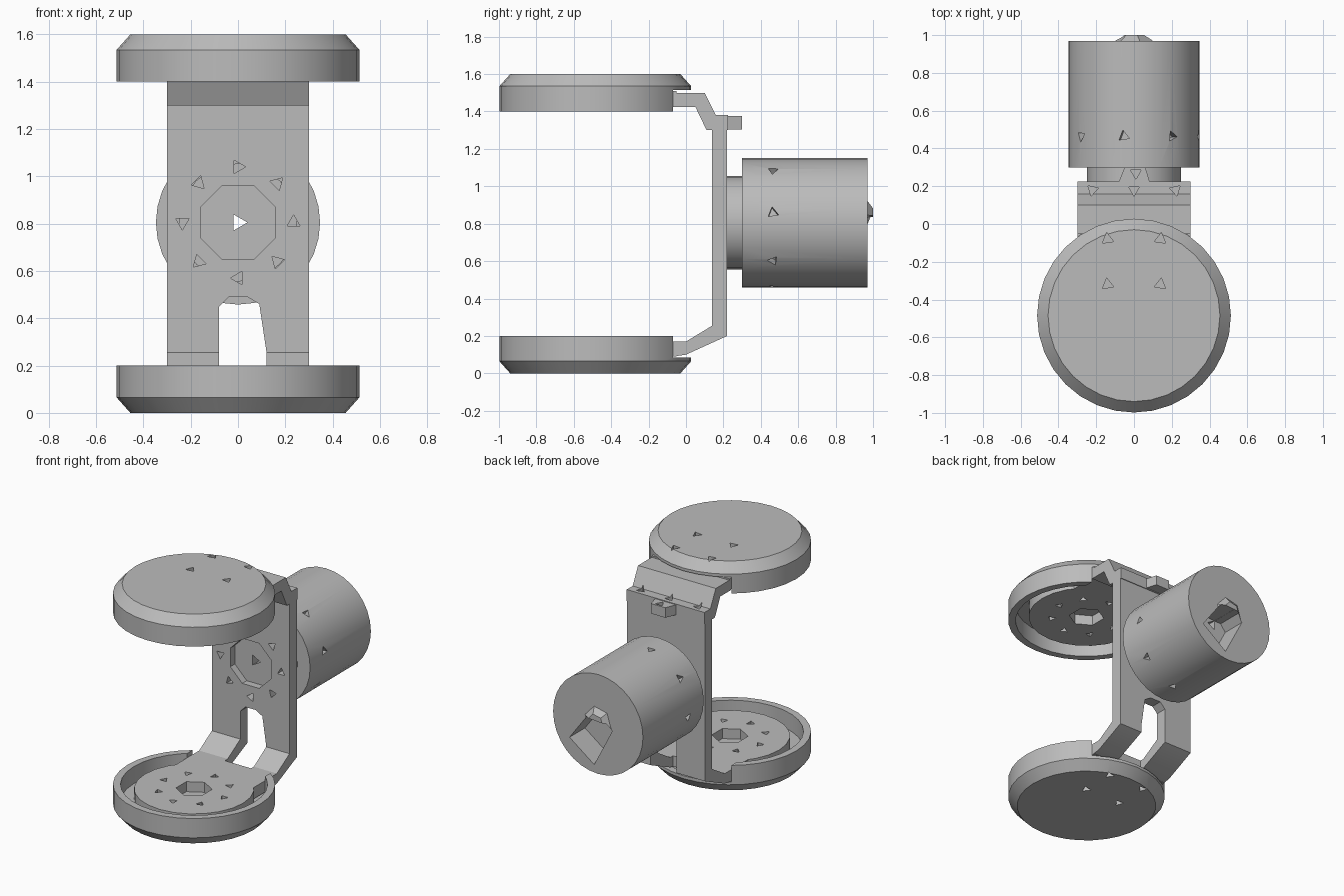
import bpy, bmesh, math
from math import pi, sin, cos
from mathutils import Matrix, Vector

if "Cube" in bpy.data.objects:
    bpy.data.objects.remove(bpy.data.objects["Cube"], do_unlink=True)

gray = bpy.data.materials.new("plain_gray")
gray.use_nodes = True
COLOR = (0.5, 0.5, 0.5, 1)
gray.diffuse_color = COLOR
gray.node_tree.nodes["Principled BSDF"].inputs["Base Color"].default_value = COLOR

CUP_Y, AXIS_Z, TOP_Z = -0.485, 0.805, 1.6


def finish(bm, name):
    bmesh.ops.recalc_face_normals(bm, faces=bm.faces)
    mesh = bpy.data.meshes.new(name)
    bm.to_mesh(mesh)
    bm.free()
    obj = bpy.data.objects.new(name, mesh)
    bpy.context.collection.objects.link(obj)
    mesh.materials.append(gray)
    return obj


def prism(name, outline, vec):
    """Extrude a closed 3D outline along vec."""
    bm = bmesh.new()
    face = bm.faces.new([bm.verts.new(p) for p in outline])
    res = bmesh.ops.extrude_face_region(bm, geom=[face])
    verts = [v for v in res["geom"] if isinstance(v, bmesh.types.BMVert)]
    bmesh.ops.translate(bm, verts=verts, vec=vec)
    return finish(bm, name)


def rod(name, a, b, r, sides, turn=0.0, r2=None):
    """Cylinder or cone from point a to point b."""
    a, b = Vector(a), Vector(b)
    bm = bmesh.new()
    m = (Matrix.Translation((a + b) / 2)
         @ (b - a).to_track_quat("Z", "Y").to_matrix().to_4x4()
         @ Matrix.Rotation(turn, 4, "Z"))
    bmesh.ops.create_cone(bm, cap_ends=True, segments=sides, radius1=r,
                          radius2=r if r2 is None else r2,
                          depth=(b - a).length, matrix=m)
    return finish(bm, name)


def box(name, lo, hi):
    return prism(name, [(lo[0], lo[1], lo[2]), (hi[0], lo[1], lo[2]),
                        (hi[0], hi[1], lo[2]), (lo[0], hi[1], lo[2])],
                 (0, 0, hi[2] - lo[2]))


def boolean(obj, tool, op="DIFFERENCE"):
    mod = obj.modifiers.new("cut", "BOOLEAN")
    mod.operation, mod.solver, mod.object = op, "EXACT", tool
    bpy.context.view_layer.objects.active = obj
    bpy.ops.object.modifier_apply(modifier=mod.name)
    bpy.data.objects.remove(tool, do_unlink=True)


def flip(z, upper):
    return TOP_Z - z if upper else z


SCREWS = [(sx * 0.14, y) for sx in (-1, 1) for y in (-0.08, -0.32)]


def make_cup(name, upper):
    """Shallow round cup with a chamfered base and a notch for the strap."""
    profile = [(0, 0), (0.455, 0), (0.513, 0.065), (0.513, 0.2),
               (0.465, 0.2), (0.465, 0.08), (0, 0.08)]
    bm = bmesh.new()
    pts = [bm.verts.new((r, 0, flip(z, upper))) for r, z in profile]
    edges = [bm.edges.new(p) for p in zip(pts, pts[1:])]
    bmesh.ops.spin(bm, geom=pts + edges, cent=(0, 0, 0), axis=(0, 0, 1),
                   angle=2 * pi, steps=32)
    bmesh.ops.remove_doubles(bm, verts=bm.verts, dist=0.0005)
    bmesh.ops.translate(bm, verts=bm.verts, vec=(0, CUP_Y, 0))
    cup = finish(bm, name)
    z1, z2 = sorted((flip(0.085, upper), flip(0.3, upper)))
    boolean(cup, box("notch", (-0.3, -0.3, z1), (0.3, 0.2, z2)))
    for x, y in SCREWS:
        boolean(cup, rod("hole", (x, y, flip(-0.1, upper)),
                         (x, y, flip(0.3, upper)), 0.035, 3, x))
    return cup


def make_mount(name, upper):
    """Round mounting disc with a centre hole and a ring of screw holes."""
    def at(x, y, z):
        return (x, CUP_Y + y, flip(z, upper))
    disc = rod(name, at(0, 0, 0.085), at(0, 0, 0.17), 0.38, 24)
    tongue = box("tongue", (-0.3, -0.4, min(flip(0.09, upper), flip(0.17, upper))),
                 (0.3, -0.05, max(flip(0.09, upper), flip(0.17, upper))))
    boolean(disc, tongue, "UNION")
    boolean(disc, rod("hole", at(0, 0, 0.1), at(0, 0, 0.3), 0.115, 6))
    for i in range(8):
        a = i * pi / 4
        x, y = 0.23 * cos(a), 0.23 * sin(a)
        boolean(disc, rod("hole", at(x, y, 0.1), at(x, y, 0.3), 0.03, 3, a))
    return disc


parts = []
for label, upper in (("lower", False), ("upper", True)):
    parts += [make_cup(label + "_cup", upper),
              make_mount(label + "_mount_disc", upper)]

# Upright plate with its bent lower foot
side = [(-0.07, 0.09), (0.0, 0.1), (0.22, 0.2), (0.22, 1.305), (0.14, 1.305),
        (0.14, 0.255), (0.0, 0.17), (-0.07, 0.17)]
plate = prism("upright_bracket", [(-0.3, y, z) for y, z in side], (0.6, 0, 0))
slot = [(-0.08, 0), (0.125, 0), (0.12, 0.26), (0.09, 0.46), (0.04, 0.49),
        (-0.04, 0.49), (-0.08, 0.45)]
boolean(plate, prism("slot", [(x, -0.03, z) for x, z in slot], (0, 0.5, 0)))
boolean(plate, rod("recess", (0, 0.1, AXIS_Z), (0, 0.19, AXIS_Z), 0.17, 8, pi / 8))
for i in range(8):
    a = i * pi / 4
    x, z = 0.235 * cos(a), AXIS_Z + 0.235 * sin(a)
    boolean(plate, rod("hole", (x, 0.1, z), (x, 0.3, z), 0.032, 3, a))
parts.append(plate)

# Bent upper arm, with a pointed tab at the back
side = [(-0.07, 1.425), (0.05, 1.425), (0.11, 1.3), (0.225, 1.3),
        (0.225, 1.38), (0.16, 1.38), (0.1, 1.5), (-0.07, 1.5)]
arm = prism("upper_arm", [(-0.3, y, z) for y, z in side], (0.6, 0, 0))
tab = [(-0.09, 0.2), (0.09, 0.2), (0.06, 0.3), (-0.05, 0.3)]
boolean(arm, prism("tab", [(x, y, 1.305) for x, y in tab], (0, 0, 0.07)), "UNION")
for x, y in ((-0.22, 0.18), (0, 0.18), (0.22, 0.18), (0.01, 0.27)):
    boolean(arm, rod("hole", (x, y, 1.33), (x, y, 1.5), 0.033, 3, x))
parts.append(arm)

# Motor neck and body
neck = rod("motor_neck", (0, 0.22, AXIS_Z), (0, 0.302, AXIS_Z), 0.25, 24)
motor = rod("motor_body", (0, 0.3, AXIS_Z), (0, 0.97, AXIS_Z), 0.347, 32)
boss = rod("boss", (0, 0.95, AXIS_Z + 0.02), (0, 1.0, AXIS_Z + 0.02), 0.13, 6, 0.3, 0.06)
boolean(motor, boss, "UNION")

# Connector pocket in the motor end
pocket = [(-0.07, 0.03), (-0.11, -0.02), (0.03, -0.29), (0.22, -0.15), (0.08, 0.04)]
boolean(motor, prism("pocket", [(x, 0.8, AXIS_Z + z) for x, z in pocket], (0, 0.3, 0)))

# Radial screw holes around the motor
for i in range(8):
    a = math.radians(9 + 45 * i)
    d = Vector((cos(a), 0, sin(a)))
    c = Vector((0, 0.465, AXIS_Z))
    boolean(motor, rod("hole", c + d * 0.3, c + d * 0.4, 0.032, 3, a))
parts += [neck, motor]

# Central shaft hole
for obj in (plate, neck, motor):
    boolean(obj, rod("shaft", (0, 0, AXIS_Z), (0, 1.2, AXIS_Z), 0.04, 3, pi / 2))

for obj in parts:
    bpy.ops.object.select_all(action="DESELECT")
    obj.select_set(True)
    bpy.context.view_layer.objects.active = obj
    bpy.ops.object.shade_smooth_by_angle(angle=math.radians(30))
